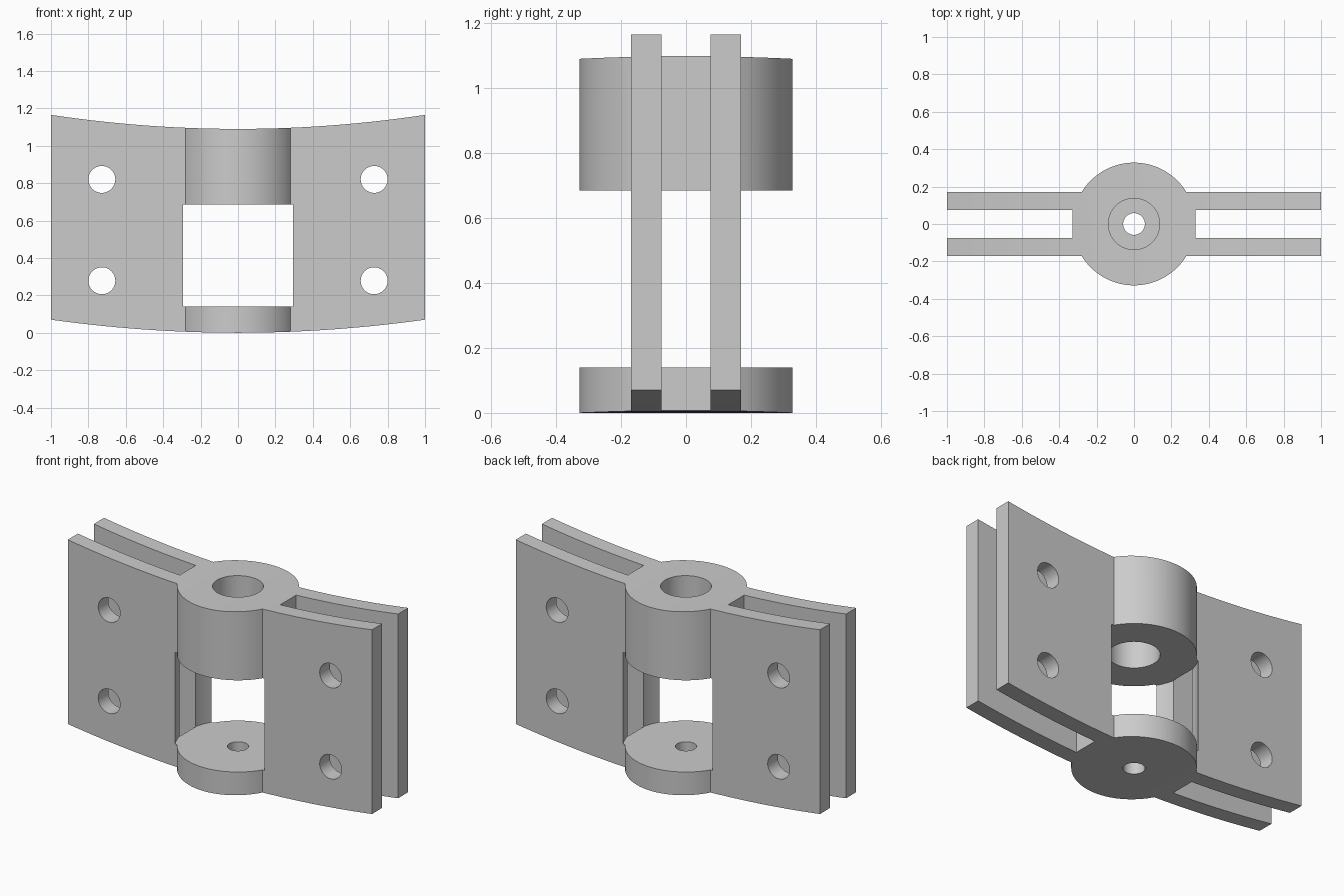
import bpy, bmesh, math
from mathutils import Matrix

cube = bpy.data.objects.get("Cube")
if cube:
    bpy.data.objects.remove(cube, do_unlink=True)

HUB_R, PLATE_OUT, PLATE_IN, SLOT_X = 0.328, 0.17, 0.075, 0.33

steel = bpy.data.materials.new("light grey")
GREY = (0.6, 0.6, 0.6, 1)
steel.diffuse_color = GREY
steel.use_nodes = True
steel.node_tree.nodes["Principled BSDF"].inputs["Base Color"].default_value = GREY


def make_object(name, bm):
    bmesh.ops.recalc_face_normals(bm, faces=bm.faces[:])
    mesh = bpy.data.meshes.new(name)
    bm.to_mesh(mesh)
    bm.free()
    mesh.materials.append(steel)
    obj = bpy.data.objects.new(name, mesh)
    bpy.context.collection.objects.link(obj)
    return obj


def cylinder(name, radius, start, end, axis="Z", x=0, z=0, segments=64):
    """Cylinder running from start to end along Z or Y."""
    bm = bmesh.new()
    bmesh.ops.create_cone(bm, cap_ends=True, segments=segments, radius1=radius,
                          radius2=radius, depth=end - start)
    bm.transform(Matrix.Translation((0, 0, (start + end) / 2)))
    if axis == "Y":
        bm.transform(Matrix.Rotation(math.pi / 2, 4, "X"))
    bm.transform(Matrix.Translation((x, 0, z)))
    return make_object(name, bm)


def prism(name, points, direction):
    """Extrude a closed outline of 3D points along a direction."""
    bm = bmesh.new()
    face = bm.faces.new([bm.verts.new(p) for p in points])
    new = bmesh.ops.extrude_face_region(bm, geom=[face])["geom"]
    bmesh.ops.translate(bm, vec=direction,
                        verts=[v for v in new if isinstance(v, bmesh.types.BMVert)])
    return make_object(name, bm)


def combine(target, tool, operation):
    """Apply a boolean and delete its tool."""
    mod = target.modifiers.new("cut", "BOOLEAN")
    mod.operation, mod.solver, mod.object = operation, "EXACT", tool
    graph = bpy.context.evaluated_depsgraph_get()
    mesh = bpy.data.meshes.new_from_object(target.evaluated_get(graph))
    target.modifiers.clear()
    target.data = mesh
    bpy.data.objects.remove(tool, do_unlink=True)


# Plan outline: round hub with straight wings on both sides
angle = math.asin(PLATE_OUT / HUB_R)
STEPS = 40
arc = [angle + (math.pi - 2 * angle) * i / STEPS for i in range(STEPS + 1)]
back = [(HUB_R * math.cos(a), HUB_R * math.sin(a)) for a in arc]
half = [(1.0, PLATE_OUT)] + back + [(-1.0, PLATE_OUT)]
outline = half + [(-x, -y) for x, y in half]
bracket = prism("hinge_bracket", [(x, y, -0.2) for x, y in outline], (0, 0, 1.6))

# Shallow curve along the top and bottom edges
xs = [i / 20 * 1.05 for i in range(-20, 21)]
band = [(x, -0.5, 0.07 * x * x) for x in xs]
band += [(x, -0.5, 1.09 + 0.075 * x * x) for x in reversed(xs)]
combine(bracket, prism("curved_band", band, (0, 1, 0)), "INTERSECT")

# Slots separating the paired plates
for side in (-1, 1):
    corners = [(SLOT_X, -PLATE_IN), (1.2, -PLATE_IN), (1.2, PLATE_IN), (SLOT_X, PLATE_IN)]
    slot = prism("slot", [(side * x, y, -0.3) for x, y in corners], (0, 0, 1.8))
    combine(bracket, slot, "DIFFERENCE")

# Round window between the upper and lower hubs
combine(bracket, cylinder("window", 0.34, 0.14, 0.685, segments=96), "DIFFERENCE")

# Wide bore above, narrow bore below
combine(bracket, cylinder("upper_bore", 0.137, 0.5, 1.4), "DIFFERENCE")
combine(bracket, cylinder("lower_bore", 0.058, -0.3, 0.4, segments=48), "DIFFERENCE")

# Bolt holes through both plates
for x in (-0.728, 0.728):
    for z in (0.278, 0.82):
        hole = cylinder("bolt_hole", 0.072, -0.5, 0.5, "Y", x, z, 48)
        combine(bracket, hole, "DIFFERENCE")

# Smooth curved walls with crisp edges
bpy.ops.object.select_all(action="DESELECT")
bracket.select_set(True)
bpy.context.view_layer.objects.active = bracket
bpy.ops.object.shade_smooth_by_angle(angle=math.radians(25))
